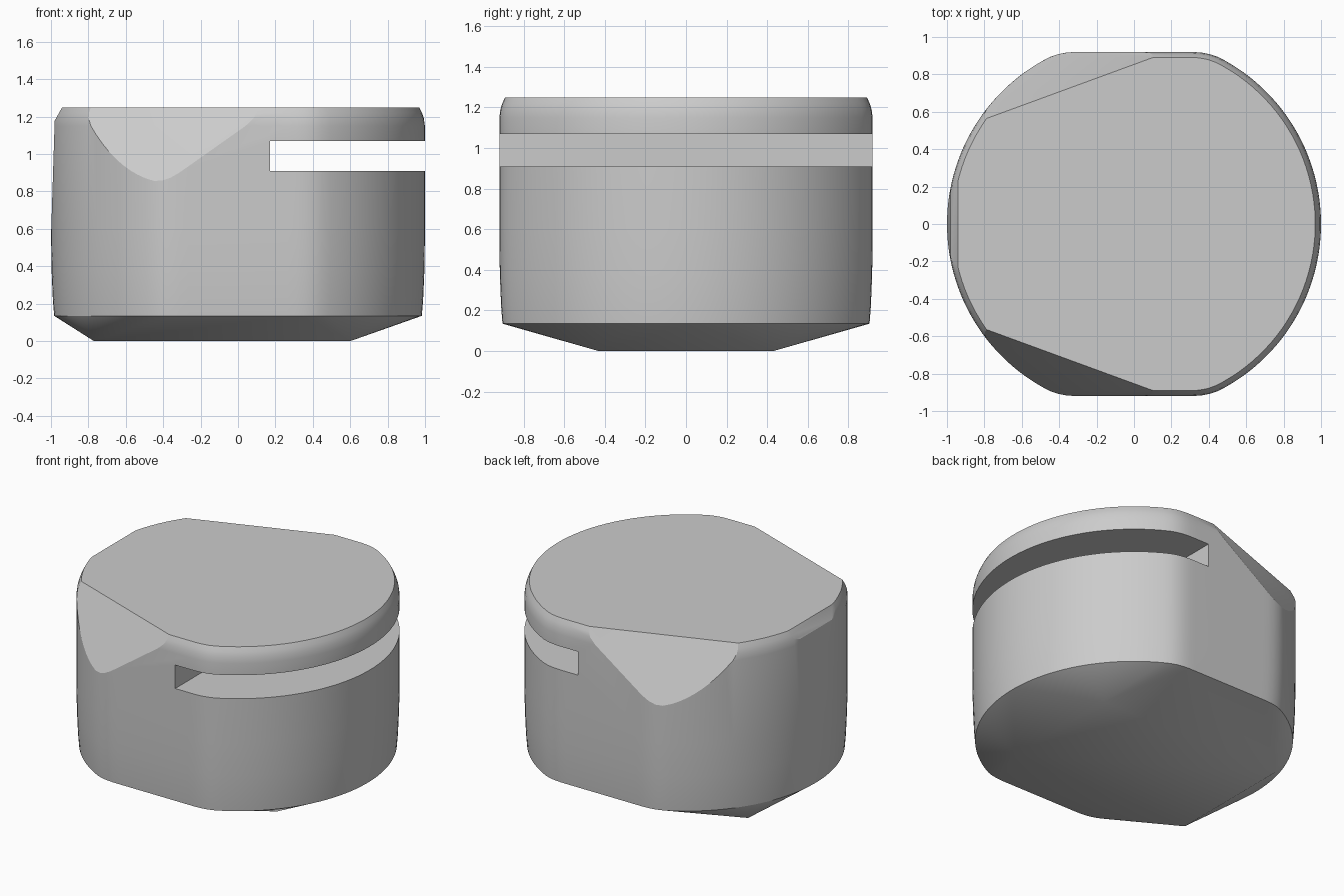
import bpy, bmesh, math
from mathutils import Vector

cube = bpy.data.objects.get("Cube")
if cube:
    bpy.data.objects.remove(cube, do_unlink=True)

grey = bpy.data.materials.new("plain grey")
grey.use_nodes = True
COLOUR = (0.6, 0.6, 0.6, 1)
grey.diffuse_color = COLOUR
grey.node_tree.nodes["Principled BSDF"].inputs["Base Color"].default_value = COLOUR

SEGMENTS = 128
FLAT = 0.92


def add_object(name, bm):
    mesh = bpy.data.meshes.new(name)
    bm.to_mesh(mesh)
    bm.free()
    mesh.materials.append(grey)
    obj = bpy.data.objects.new(name, mesh)
    bpy.context.collection.objects.link(obj)
    return obj


def outline(i):
    """Unit circle with softly blended flats at front and back."""
    a = 2 * math.pi * (i + 0.5) / SEGMENTS
    x, y = math.cos(a), math.sin(a)
    blend = 0.035
    h = max(blend - abs(abs(y) - FLAT), 0) / blend
    return x, math.copysign(min(abs(y), FLAT) - h * h * blend / 4, y)


def slice_off(bm, point, normal):
    """Cut away everything in front of a plane and cap the cut."""
    bmesh.ops.bisect_plane(bm, geom=bm.verts[:] + bm.edges[:] + bm.faces[:], dist=1e-5,
                           plane_co=point, plane_no=Vector(normal).normalized(),
                           clear_outer=True)
    bmesh.ops.holes_fill(bm, edges=[e for e in bm.edges if e.is_boundary], sides=0)


# Body: stacked rings over a rectangular foot, wrapped in a hull
bm = bmesh.new()
for z, size in ((0.135, 0.983), (0.22, 0.99), (0.38, 0.997), (0.6, 1.0), (1.15, 0.9995),
                (1.19, 0.994), (1.22, 0.984), (1.25, 0.969)):
    for i in range(SEGMENTS):
        x, y = outline(i)
        bm.verts.new((x * size, y * size, z))
for x in (-0.77, 0.6):
    for y in (-0.43, 0.43):
        bm.verts.new((x, y, 0))
bmesh.ops.convex_hull(bm, input=bm.verts[:])
bmesh.ops.dissolve_limit(bm, angle_limit=0.002, verts=bm.verts[:], edges=bm.edges[:])

# Drafted right side and its top chamfer
slice_off(bm, (-0.98, 0, 1.18), (-0.63, 0, 0.02))
slice_off(bm, (-0.94, 0, 1.25), (-0.075, 0, 0.042))

# Mirrored sloping cuts on the top, front and back
for side in (-1, 1):
    slice_off(bm, (-0.8, side * 0.56, 1.25), (-0.344 * 0.39, side * 0.939 * 0.39, 0.19))
bmesh.ops.recalc_face_normals(bm, faces=bm.faces[:])
body = add_object("body", bm)

# Horizontal slot running through from one side
bm = bmesh.new()
bmesh.ops.create_cube(bm, size=1)
bmesh.ops.scale(bm, vec=(1.2, 3, 0.16), verts=bm.verts[:])
bmesh.ops.translate(bm, vec=(0.77, 0, 0.99), verts=bm.verts[:])
cutter = add_object("slot_cutter", bm)
cutter.hide_render = True
cutter.hide_viewport = True

cut = body.modifiers.new("slot", "BOOLEAN")
cut.operation = "DIFFERENCE"
cut.solver = "EXACT"
cut.object = cutter

# Apply the slot, then shade with crisp edges
bpy.ops.object.select_all(action="DESELECT")
bpy.context.view_layer.objects.active = body
body.select_set(True)
bpy.ops.object.modifier_apply(modifier=cut.name)
bpy.data.objects.remove(cutter, do_unlink=True)
bpy.ops.object.shade_smooth_by_angle(angle=math.radians(20))
